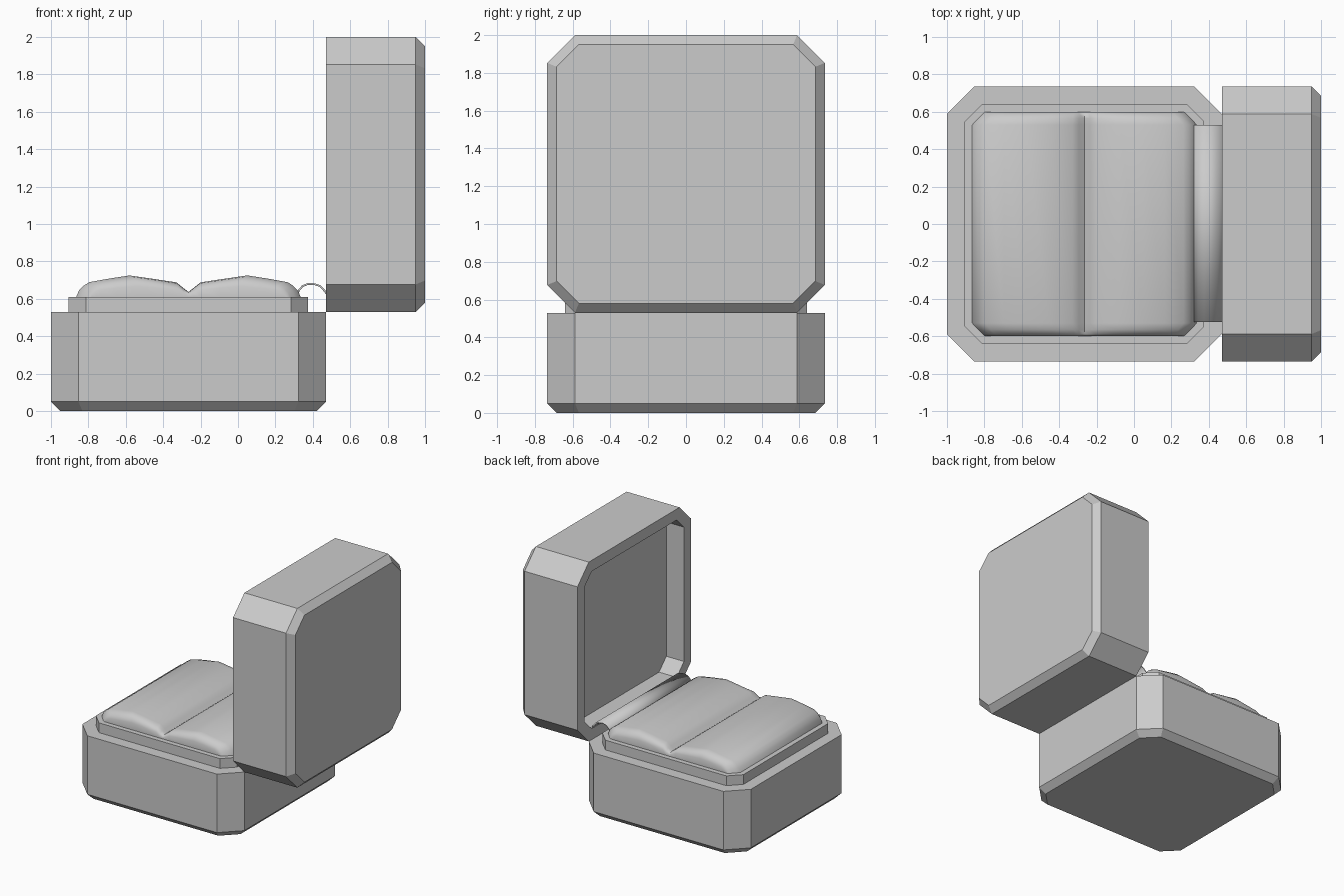
import bpy, bmesh, math

if "Cube" in bpy.data.objects:
    bpy.data.objects.remove(bpy.data.objects["Cube"])

HALF, CHAMFER = 0.735, 0.147      # footprint shared by base and lid
CX = -0.265                       # centre of the base in x


def octagon(inset):
    """Square with cut corners, offset evenly inwards."""
    a = HALF - inset
    b = a - (CHAMFER - inset * (2 - math.sqrt(2)))
    return [(a, -b), (a, b), (b, a), (-b, a), (-a, b), (-a, -b), (-b, -a), (b, -a)]


def make_object(name, rows, closed=True, caps=True):
    """Skin a list of equally long point rows into a mesh object."""
    bm = bmesh.new()
    grid = [[bm.verts.new(p) for p in row] for row in rows]
    n = len(grid[0])
    for r0, r1 in zip(grid, grid[1:]):
        for i in range(n if closed else n - 1):
            j = (i + 1) % n
            bm.faces.new((r0[i], r0[j], r1[j], r1[i]))
    if caps:
        bm.faces.new(grid[0])
        bm.faces.new(grid[-1])
    bmesh.ops.recalc_face_normals(bm, faces=bm.faces)
    mesh = bpy.data.meshes.new(name)
    bm.to_mesh(mesh)
    bm.free()
    obj = bpy.data.objects.new(name, mesh)
    bpy.context.collection.objects.link(obj)
    return obj


def smooth(obj, angle):
    bpy.ops.object.select_all(action='DESELECT')
    obj.select_set(True)
    bpy.context.view_layer.objects.active = obj
    bpy.ops.object.shade_smooth_by_angle(angle=math.radians(angle))


def upright(levels):
    return [[(CX + u, v, z) for u, v in octagon(inset)] for z, inset in levels]


# Base box with bevelled bottom, and the stepped insert on top
make_object("base", upright([(0, 0.05), (0.05, 0), (0.53, 0)]))
make_object("insert_collar", upright([(0.5, 0.095), (0.61, 0.095)]))

# Open lid standing on edge, with a shallow recess facing the cushion
lid_levels = [(1.0, 0.05), (0.95, 0), (0.47, 0), (0.47, 0.09), (0.63, 0.09)]
make_object("lid", [[(x, v, 1.265 + u) for u, v in octagon(inset)]
                    for x, inset in lid_levels])

# Two-lobed cushion: half profile (position, height) mirrored about the groove
half = [(0.0, 0.027), (0.03, 0.05), (0.065, 0.078), (0.19, 0.097), (0.315, 0.115),
        (0.43, 0.097), (0.53, 0.079), (0.56, 0.06), (0.585, 0.035), (0.6, 0.0)]
profile = [(-x, h) for x, h in reversed(half[1:])] + half
# (y, half width, height factor) from the end towards the middle
ends = [(0.6, 0.53, 0.0), (0.6, 0.53, 0.5), (0.588, 0.545, 0.75),
        (0.565, 0.568, 0.93), (0.53, 0.6, 1.0)]
stations = ends + [(-y, w, f) for y, w, f in reversed(ends)]
cushion = make_object("cushion", [[(CX + x * w / 0.6, y, 0.61 + h * f) for x, h in profile]
                                  for y, w, f in stations], closed=False, caps=False)
smooth(cushion, 60)

# Thin arched hinge strip bridging insert and lid
arch = [(0.315, 0.61), (0.325, 0.645), (0.345, 0.668), (0.375, 0.68), (0.41, 0.678),
        (0.44, 0.668), (0.465, 0.64), (0.48, 0.62)]
hinge = make_object("hinge_strip", [[(x, y, z) for x, z in arch] for y in (-0.525, 0.53)],
                    closed=False, caps=False)
solid = hinge.modifiers.new("thickness", 'SOLIDIFY')
solid.thickness = 0.01
solid.offset = 0
smooth(hinge, 60)
